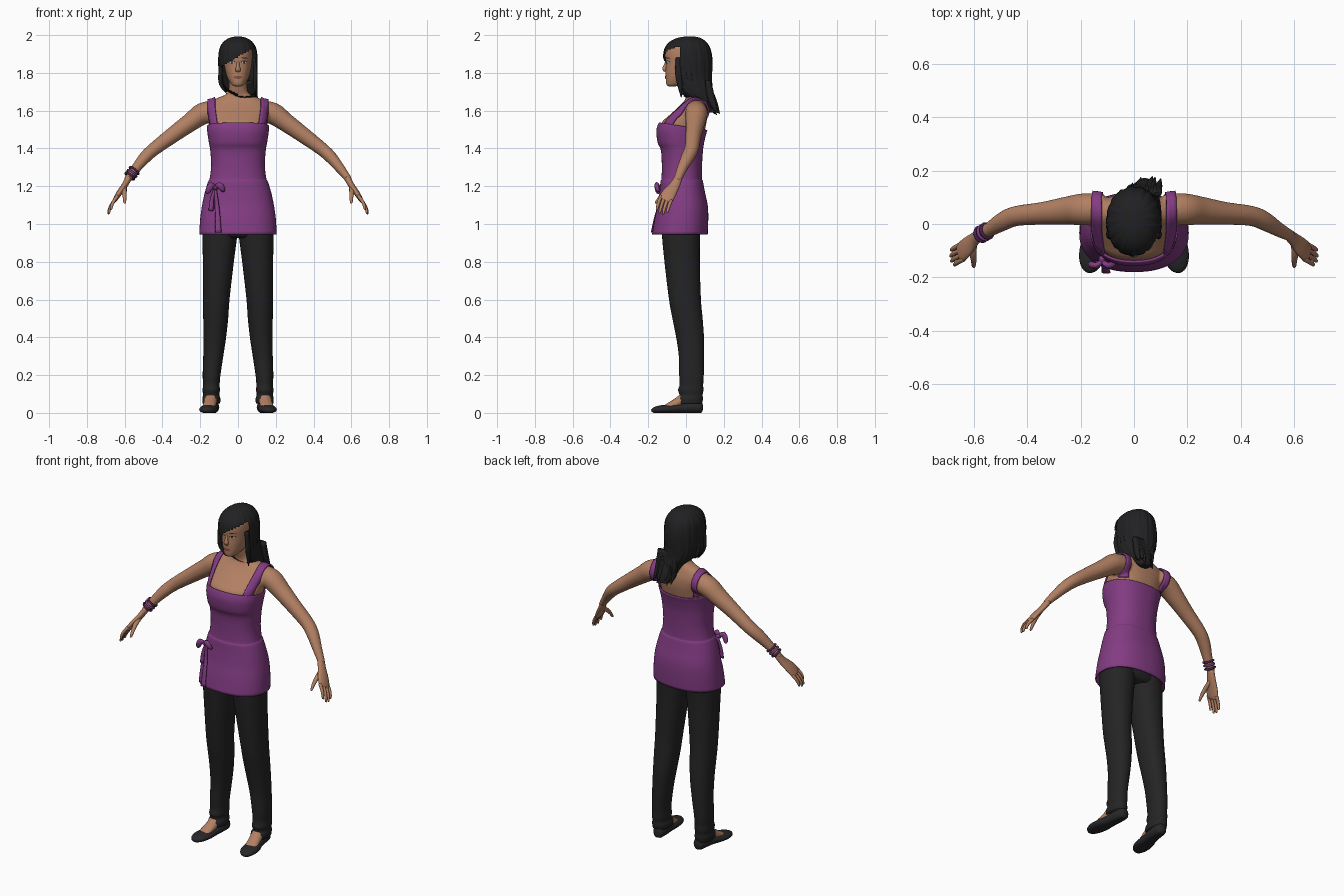
import bpy, bmesh, math, random
from mathutils import Vector
from mathutils.bvhtree import BVHTree

random.seed(4)


def mat(name, r, g, b):
    m = bpy.data.materials.new(name)
    m.diffuse_color = [((c / 255 + 0.055) / 1.055) ** 2.4 for c in (r, g, b)] + [1]
    return m


SKIN = mat("skin", 178, 128, 99)
PURPLE = mat("purple cloth", 131, 60, 131)
DARK_PURPLE = mat("dark purple", 72, 36, 80)
PANTS = mat("black cloth", 36, 36, 37)
HAIR = mat("black hair", 33, 33, 35)
SHOE = mat("shoe black", 40, 39, 41)
LIP = mat("lip brown", 135, 80, 68)
WHITE = mat("eye white", 205, 195, 185)


def spline(rows, sub):
    """Catmull-Rom interpolation of equal-length rows."""
    out = []
    for i in range(len(rows) - 1):
        p0, p1, p2 = rows[max(i - 1, 0)], rows[i], rows[i + 1]
        p3 = rows[min(i + 2, len(rows) - 1)]
        for k in range(sub):
            t = k / sub
            out.append([0.5 * (2 * b + (c - a) * t + (2 * a - 5 * b + 4 * c - d) * t * t
                               + (3 * b - a - 3 * c + d) * t ** 3)
                        for a, b, c, d in zip(p0, p1, p2, p3)])
    out.append(list(rows[-1]))
    return out


def skin_rings(bm, rings, caps=True):
    vs = [[bm.verts.new(p) for p in r] for r in rings]
    n = len(vs[0])
    for a, b in zip(vs, vs[1:]):
        for j in range(n):
            bm.faces.new((a[j], a[(j + 1) % n], b[(j + 1) % n], b[j]))
    if caps:
        bm.faces.new(vs[0])
        bm.faces.new(vs[-1])


def loft(bm, rows, power=2.0, segs=48, sub=4, caps=True, wave=0.0):
    """Stacked rounded sections; rows are (z, centre x, half width, y front, y back)."""
    rings = []
    for z, cx, hw, yf, yb in spline(rows, sub):
        ring = []
        for j in range(segs):
            a = 2 * math.pi * j / segs
            k = 1 + wave * (math.sin(17 * a + 9 * z) + 0.6 * math.sin(29 * a - 14 * z))
            c, s = math.cos(a), math.sin(a)
            ring.append((cx + k * hw * math.copysign(abs(c) ** (2 / power), c),
                         (yf + yb) / 2 + k * (yb - yf) / 2 * math.copysign(abs(s) ** (2 / power), s), z))
        rings.append(ring)
    skin_rings(bm, rings, caps)


def tube(bm, rows, ref=(0, 1, 0), segs=16, sub=3, side=1):
    """Tube along a path; rows are (x, y, z, radius along ref, other radius)."""
    rows = spline(rows, sub)
    pts = [Vector((r[0] * side, r[1], r[2])) for r in rows]
    rings = []
    for i, p in enumerate(pts):
        t = (pts[min(i + 1, len(pts) - 1)] - pts[max(i - 1, 0)]).normalized()
        u = Vector(ref)
        u = (u - t * u.dot(t)).normalized()
        v = t.cross(u)
        rings.append([p + u * rows[i][3] * math.cos(a) + v * rows[i][4] * math.sin(a)
                      for a in (2 * math.pi * j / segs for j in range(segs))])
    skin_rings(bm, rings)


def finish(name, bm, material, solid=0.0):
    bmesh.ops.recalc_face_normals(bm, faces=bm.faces)
    me = bpy.data.meshes.new(name)
    bm.to_mesh(me)
    bm.free()
    me.materials.append(material)
    me.shade_smooth()
    ob = bpy.data.objects.new(name, me)
    bpy.context.collection.objects.link(ob)
    if solid:
        m = ob.modifiers.new("Thickness", "SOLIDIFY")
        m.thickness = solid
        m.offset = -1
    return ob


def surface(ob):
    dg = bpy.context.evaluated_depsgraph_get()
    return BVHTree.FromObject(ob, dg)


# Chest, neck and arms blended into one skin surface
bm = bmesh.new()
loft(bm, [(1.36, 0, .13, -.11, .075), (1.45, 0, .145, -.135, .09), (1.53, 0, .157, -.132, .107),
          (1.57, 0, .162, -.095, .112), (1.61, 0, .163, -.05, .11), (1.645, 0, .145, -.015, .1),
          (1.668, 0, .108, .0, .092), (1.685, 0, .066, .0, .088), (1.71, 0, .05, -.008, .082),
          (1.78, 0, .048, -.03, .075)], power=2.3)
ARM = [(.11, .055, 1.60, .055, .055), (.185, .055, 1.585, .06, .058), (.25, .05, 1.54, .053, .05),
       (.34, .04, 1.475, .043, .043), (.44, .03, 1.40, .038, .036), (.49, .01, 1.355, .036, .033),
       (.54, -.02, 1.295, .028, .026), (.59, -.047, 1.23, .022, .018)]
for s in (1, -1):
    tube(bm, ARM, segs=24, sub=4, side=s)
body = finish("chest_and_arms", bm, SKIN)
m = body.modifiers.new("Blend", "REMESH")
m.mode, m.voxel_size, m.use_smooth_shade = "VOXEL", 0.007, True
m = body.modifiers.new("Soften", "SMOOTH")
m.factor, m.iterations = 0.5, 6

# Hands with four fingers and a thumb
across = Vector((.23, .77, -.355)).normalized()
for s, label in ((1, "left"), (-1, "right")):
    bm = bmesh.new()
    tube(bm, [(.578, -.04, 1.245, .022, .018), (.6, -.06, 1.205, .028, .016),
              (.628, -.088, 1.165, .038, .015), (.65, -.108, 1.13, .038, .012),
              (.655, -.113, 1.122, .03, .006)], side=s)
    for i in range(4):
        b = Vector((.645, -.105, 1.137)) + across * (.03 - .02 * i)
        ln = (.8, 1, 1.05, .9)[i]
        rows = [(b.x + dx * ln, b.y + dy * ln, b.z + dz * ln, r, r) for dx, dy, dz, r in
                ((0, 0, 0, .0095), (.022, -.012, -.03, .009), (.034, -.02, -.056, .008),
                 (.038, -.024, -.077, .006), (.038, -.025, -.082, .002))]
        tube(bm, rows, segs=10, side=s)
    tube(bm, [(.6, -.07, 1.195, .012, .012), (.602, -.11, 1.17, .013, .012),
              (.6, -.14, 1.14, .01, .009), (.6, -.158, 1.115, .007, .006), (.6, -.162, 1.108, .002, .002)],
         ref=(1, 0, 0), segs=10, side=s)
    finish(label + "_hand", bm, SKIN)

# Head with nose
bm = bmesh.new()
loft(bm, [(1.728, 0, .012, -.09, -.06), (1.735, 0, .03, -.101, -.03), (1.75, 0, .043, -.106, .02),
          (1.775, 0, .057, -.107, .06), (1.81, 0, .067, -.108, .09), (1.85, 0, .074, -.107, .11),
          (1.9, 0, .077, -.11, .115), (1.94, 0, .07, -.098, .105), (1.97, 0, .042, -.055, .07),
          (1.978, 0, .01, -.01, .03)], power=2.2)
tube(bm, [(0, -.098, 1.865, .008, .008), (0, -.108, 1.84, .008, .01), (0, -.114, 1.82, .014, .011),
          (0, -.11, 1.808, .012, .006)], ref=(1, 0, 0))
head = finish("head", bm, SKIN)
head_bvh = surface(head)


def face_plate(name, cx, cz, w, h, material, lift, tilt=0.0):
    """Thin oval laid on the face."""
    bm = bmesh.new()
    pts = [(0, 0)] + [(w * math.cos(a), h * math.sin(a)) for a in
                      (math.tau * j / 16 for j in range(16))]
    vs = []
    for px, pz in pts:
        hit = head_bvh.ray_cast(Vector((cx + px, -.5, cz + pz + tilt * px)), Vector((0, 1, 0)))[0]
        vs.append(bm.verts.new(hit - Vector((0, lift, 0))))
    for j in range(16):
        bm.faces.new((vs[0], vs[1 + j], vs[1 + (j + 1) % 16]))
    finish(name, bm, material)


for s in (1, -1):
    face_plate("eye_line", s * .032, 1.858, .018, .0075, HAIR, .0015)
    face_plate("eye_white", s * .032, 1.857, .015, .005, WHITE, .0025)
    face_plate("iris", s * .032, 1.857, .0055, .005, HAIR, .0035)
    face_plate("eyebrow", s * .034, 1.879, .02, .003, HAIR, .002, -.1 * s)
face_plate("lips", 0, 1.776, .024, .008, LIP, .003)

# Hair shell with a swept fringe, opened in front of the face
bm = bmesh.new()
loft(bm, [(1.993, 0, .012, .0, .04), (1.985, 0, .045, -.045, .075), (1.965, 0, .075, -.085, .105),
          (1.93, 0, .096, -.112, .127), (1.88, 0, .103, -.12, .138), (1.83, 0, .103, -.119, .14),
          (1.78, 0, .1, -.112, .138), (1.73, .01, .092, -.08, .14), (1.685, .03, .07, -.03, .148),
          (1.65, .035, .055, .04, .16), (1.61, .04, .04, .09, .17), (1.59, .04, .03, .115, .172)],
     power=2.1, segs=120, sub=6, wave=.012)
cut = []
for f in bm.faces:
    c = f.calc_center_median()
    edge = -.03 if c.x > 0 else -.045
    if c.z < 1.885 + .6 * c.x and c.y < edge + (.1 * (1.85 - c.z) if c.z < 1.85 else 0):
        cut.append(f)
bmesh.ops.delete(bm, geom=cut, context="FACES")
finish("hair", bm, HAIR)

# Loose locks beside the face and down the back
bm = bmesh.new()
for s, low, ex in ((-1, 1.69, .06), (1, 1.67, .088)):
    for k in range(3):
        y = -.04 + .028 * k
        tube(bm, [(.084, y, 1.88, .014, .008), (.093, y, 1.80, .018, .011),
                  (.09, y + .008, 1.74, .015, .01), (ex, y + .015, low + .01 * k, .002, .002)],
             segs=8, side=s)
for k in range(11):
    x = -.015 + .0105 * k
    end = 1.575 + random.uniform(0, .04)
    y = .145 + random.uniform(-.02, .01)
    tube(bm, [(x, .115, 1.76, .014, .014), (x, .128, 1.69, .02, .014),
              (x + .004, y, 1.635, .016, .012), (x + .01, y + .025, end, .002, .002)], segs=8)
finish("hair_locks", bm, HAIR)

# Sleeveless top, higher in front than at the back
bm = bmesh.new()
loft(bm, [(.945, 0, .205, -.18, .115), (1.03, 0, .2, -.166, .118), (1.1, 0, .19, -.15, .115),
          (1.17, 0, .175, -.14, .1), (1.225, 0, .158, -.135, .09), (1.24, 0, .15, -.13, .085),
          (1.31, 0, .142, -.128, .085), (1.39, 0, .147, -.133, .09), (1.43, 0, .154, -.15, .096),
          (1.48, 0, .162, -.157, .105), (1.515, 0, .165, -.143, .113)],
     power=2.3, segs=64, caps=False)
for v in bm.verts:
    v.co.z -= .16 * v.co.y * max(0, min(1, (v.co.z - 1.43) / .08))
finish("top", bm, PURPLE, .008)

# Shoulder straps wrapped over the body
body_bvh = surface(body)
for s in (1, -1):
    bm = bmesh.new()
    rows = []
    for i in range(33):
        a = math.radians(-8 + i * 196 / 32)
        row = []
        for w in (-.019, -.006, .006, .019):
            x = s * (.129 + .012 * math.sin(a) + w)
            d = Vector((0, -math.cos(a), math.sin(a)))
            c = Vector((x, .02, 1.525))
            hit = body_bvh.ray_cast(c + d * .4, -d)[0] or c + d * .1
            row.append(bm.verts.new(hit + d * .009))
        rows.append(row)
    for a, b in zip(rows, rows[1:]):
        for j in range(3):
            bm.faces.new((a[j], a[j + 1], b[j + 1], b[j]))
    finish("strap", bm, PURPLE, .008).modifiers["Thickness"].offset = 0

# Ribbon bow on the hip
bm = bmesh.new()
tube(bm, [(-.12, -.122, 1.202, .008, .01), (-.12, -.145, 1.19, .013, .014), (-.12, -.15, 1.185, .004, .004)])
for dx, tip in ((-1, 1.172), (1, 1.182)):
    tube(bm, [(-.12, -.135, 1.19, .005, .006), (-.12 + .02 * dx, -.155, 1.205, .012, .017),
              (-.12 + .04 * dx, -.15, tip, .01, .014), (-.12 + .046 * dx, -.143, tip - .01, .003, .004)])
tube(bm, [(-.12, -.13, 1.19, .004, .006), (-.112, -.146, 1.1, .004, .012),
          (-.107, -.166, 1.03, .004, .014), (-.104, -.182, .955, .004, .017)], segs=8)
tube(bm, [(-.122, -.13, 1.19, .004, .006), (-.138, -.134, 1.13, .004, .011),
          (-.143, -.138, 1.07, .004, .013)], segs=8)
finish("ribbon_bow", bm, PURPLE)

# Wrist bands
for k, (t, material) in enumerate(((0, DARK_PURPLE), (.45, PURPLE), (.9, DARK_PURPLE))):
    p = Vector((-.55, -.026, 1.283)).lerp(Vector((-.575, -.04, 1.25)), t)
    bpy.ops.mesh.primitive_torus_add(major_radius=.028, minor_radius=.006, major_segments=28,
                                     minor_segments=8, location=p)
    ob = bpy.context.object
    ob.name = "wrist_band"
    ob.rotation_euler = Vector((-.55, -.28, -.72)).to_track_quat("Z", "Y").to_euler()
    ob.data.materials.append(material)
    ob.data.shade_smooth()

# Trousers: hips and two legs with gathered hems
bm = bmesh.new()
loft(bm, [(.925, 0, .15, -.1, .06), (.96, 0, .18, -.125, .078), (1.08, 0, .165, -.12, .085),
          (1.15, 0, .14, -.1, .07)])
for s in (1, -1):
    loft(bm, [(.05, s * .141, .046, -.05, .085), (.075, s * .141, .048, -.05, .09),
              (.095, s * .142, .043, -.035, .088), (.12, s * .142, .046, -.042, .092),
              (.15, s * .141, .044, -.034, .091), (.2, s * .14, .047, -.036, .094),
              (.3, s * .131, .053, -.038, .096), (.4, s * .123, .06, -.052, .095),
              (.5, s * .118, .066, -.072, .088), (.6, s * .115, .07, -.09, .079),
              (.8, s * .104, .082, -.114, .073), (.94, s * .096, .092, -.127, .075),
              (1.0, s * .09, .09, -.125, .08)], power=2.15, segs=36)
finish("trousers", bm, PANTS)

# Feet and flat shoes
for s, label in ((1, "left"), (-1, "right")):
    bm = bmesh.new()
    tube(bm, [(.14, .022, .14, .03, .03), (.141, .005, .09, .032, .034), (.147, -.045, .055, .026, .034),
              (.155, -.095, .035, .016, .034), (.16, -.12, .026, .008, .02)], ref=(0, 0, 1), side=s)
    finish(label + "_foot", bm, SKIN)
    bm = bmesh.new()
    tube(bm, [(.132, .088, .03, .012, .018), (.133, .076, .03, .03, .033), (.136, .03, .03, .037, .034),
              (.143, -.03, .024, .039, .028), (.153, -.085, .02, .048, .025), (.161, -.135, .018, .045, .022),
              (.167, -.17, .014, .028, .015), (.169, -.183, .012, .006, .006)],
         ref=(1, 0, 0), segs=24, side=s)
    for v in bm.verts:
        v.co.z = max(v.co.z, 0)
    finish(label + "_shoe", bm, SHOE)
